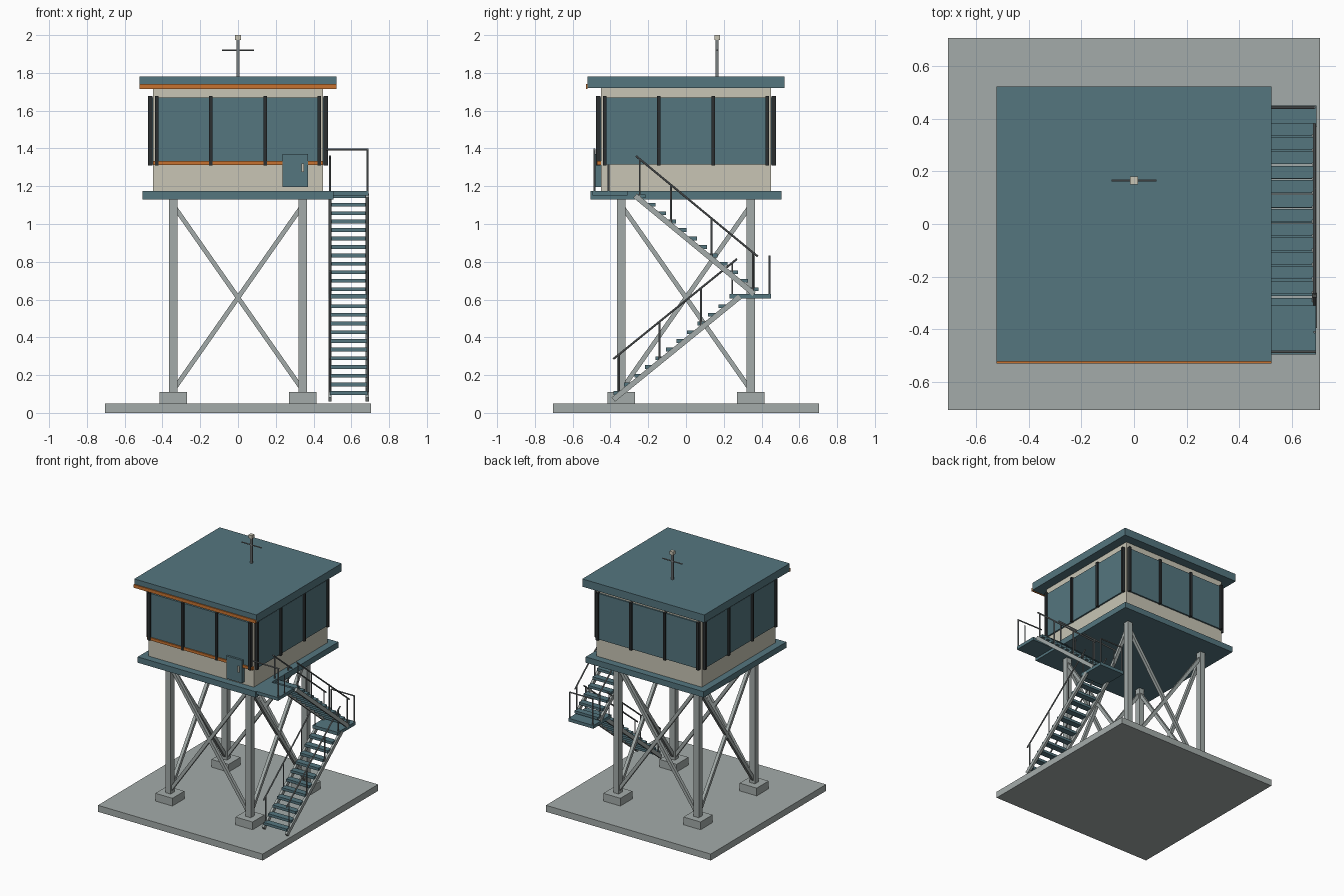
import bpy, bmesh, math
from mathutils import Vector, Matrix

if "Cube" in bpy.data.objects:
    bpy.data.objects.remove(bpy.data.objects["Cube"])


def material(name, rgb):
    m = bpy.data.materials.new(name)
    m.diffuse_color = (*rgb, 1)
    m.use_nodes = True
    m.node_tree.nodes["Principled BSDF"].inputs["Base Color"].default_value = m.diffuse_color
    return m


TEAL = material("teal", (0.089, 0.18, 0.212))
GREY = material("concrete grey", (0.37, 0.41, 0.40))
CREAM = material("cream", (0.58, 0.56, 0.46))
ORANGE = material("orange", (0.57, 0.17, 0.03))
BLACK = material("near black", (0.024, 0.028, 0.03))
STEEL = material("rail steel", (0.19, 0.21, 0.215))


def finish(bm, name, mat):
    me = bpy.data.meshes.new(name)
    bm.to_mesh(me)
    bm.free()
    me.materials.append(mat)
    ob = bpy.data.objects.new(name, me)
    bpy.context.collection.objects.link(ob)
    return ob


def box(name, mat, x, y, z):
    """Box from (min, max) ranges."""
    bm = bmesh.new()
    c = [(a + b) / 2 for a, b in (x, y, z)]
    s = [b - a for a, b in (x, y, z)]
    bmesh.ops.create_cube(bm, size=1, matrix=Matrix.Translation(c) @ Matrix.Diagonal((*s, 1)))
    return finish(bm, name, mat)


def bar(name, mat, a, b, w, h=None):
    """Rectangular beam between two points; round 8-sided tube if h is None."""
    a, b = Vector(a), Vector(b)
    d = b - a
    rot = d.to_track_quat('Z', 'Y').to_matrix().to_4x4()
    m = Matrix.Translation((a + b) / 2) @ rot
    bm = bmesh.new()
    if h is None:
        bmesh.ops.create_cone(bm, cap_ends=True, segments=8, radius1=w / 2, radius2=w / 2,
                              depth=d.length, matrix=m)
    else:
        bmesh.ops.create_cube(bm, size=1, matrix=m @ Matrix.Diagonal((w, h, d.length, 1)))
    return finish(bm, name, mat)


# Ground slab, footings and legs
box("base_slab", GREY, (-.705, .705), (-.705, .705), (0, .05))
L = .343
for sx in (-1, 1):
    for sy in (-1, 1):
        x, y = sx * L, sy * L
        box("footing", GREY, (x - .073, x + .073), (y - .073, y + .073), (.05, .11))
        box("leg", GREY, (x - .0225, x + .0225), (y - .0225, y + .0225), (.11, 1.13))

# Cross braces on all four sides
for s in (-1, 1):
    for k in (-1, 1):
        bar("cross_brace", GREY, (-k * L, s * L, .12), (k * L, s * L, 1.10), .024, .024)
        bar("cross_brace", GREY, (s * L, -k * L, .12), (s * L, k * L, 1.10), .024, .024)

# Deck, cabin and roof
box("deck", TEAL, (-.505, .505), (-.505, .505), (1.13, 1.175))
box("cabin_wall", CREAM, (-.45, .45), (-.45, .45), (1.175, 1.72))
box("roof", TEAL, (-.522, .522), (-.522, .522), (1.72, 1.78))
box("roof_trim", ORANGE, (-.522, .522), (-.53, -.522), (1.715, 1.74))

# Window bands with mullions, one set rotated onto each side
for i in range(4):
    rot = Matrix.Rotation(i * math.pi / 2, 4, 'Z')
    parts = [box("window", TEAL, (-.43, .43), (-.462, -.449), (1.315, 1.67))]
    for x in (-.43, -.145, .145, .43):
        parts.append(box("mullion", BLACK, (x - .009, x + .009), (-.476, -.452), (1.31, 1.677)))
    for p in parts:
        p.data.transform(rot)

# Front sill stripe, door and handle
box("sill_trim", ORANGE, (-.45, .45), (-.471, -.449), (1.312, 1.333))
box("door", TEAL, (.235, .37), (-.478, -.449), (1.195, 1.37))
box("door_handle", CREAM, (.337, .349), (-.488, -.478), (1.275, 1.32))

# Mast
box("mast", STEEL, (-.008, .008), (.157, .173), (1.78, 1.975))
box("mast_cap", CREAM, (-.015, .015), (.15, .18), (1.975, 2.0))
bar("mast_crossbar", STEEL, (-.085, .165, 1.92), (.085, .165, 1.92), .009)

# Landings
X0, X1 = .487, .685
box("lower_landing", TEAL, (.478, .692), (.23, .45), (.605, .63))
box("upper_landing", TEAL, (.478, .69), (-.495, -.31), (1.15, 1.175))

# Treads
for i in range(11):
    y, z = -.36 + .0555 * i, .105 + .046 * i
    box("lower_tread", TEAL, (X0, X1), (y - .024, y + .024), (z - .01, z + .01))
for i in range(12):
    y, z = .36 - .0545 * i, .655 + .0447 * i
    box("upper_tread", TEAL, (X0, X1), (y - .024, y + .024), (z - .01, z + .01))

# Stringers, hand rails and posts, both sides of each flight
LOWER_POSTS = ((-.355, .08, .31), (-.14, .27, .485), (.08, .45, .66), (.245, .62, .80))
UPPER_POSTS = ((-.245, 1.13, 1.345), (-.08, 1.0, 1.21), (.135, .83, 1.035), (.355, .65, .85))
for x in (X0, X1):
    bar("lower_stringer", GREY, (x, -.385, .07), (x, .285, .615), .018, .028)
    bar("upper_stringer", GREY, (x, .36, .63), (x, -.27, 1.15), .018, .028)
    bar("lower_handrail", STEEL, (x, -.385, .285), (x, .27, .815), .011)
    bar("upper_handrail", STEEL, (x, -.265, 1.36), (x, .38, .828), .011)
    for y, z0, z1 in LOWER_POSTS + UPPER_POSTS:
        bar("rail_post", STEEL, (x, y, z0), (x, y, z1), .010)
    bar("landing_post", STEEL, (x, .442, .63), (x, .442, .83), .010)
bar("lower_landing_rail", STEEL, (X0, .442, .83), (X1, .442, .83), .010)

# Upper landing guard
bar("upper_landing_rail", STEEL, (.465, -.485, 1.395), (.69, -.485, 1.395), .010)
bar("landing_post", STEEL, (X1, -.485, 1.175), (X1, -.485, 1.395), .010)
bar("landing_post", STEEL, (X1, -.41, 1.175), (X1, -.41, 1.315), .010)
